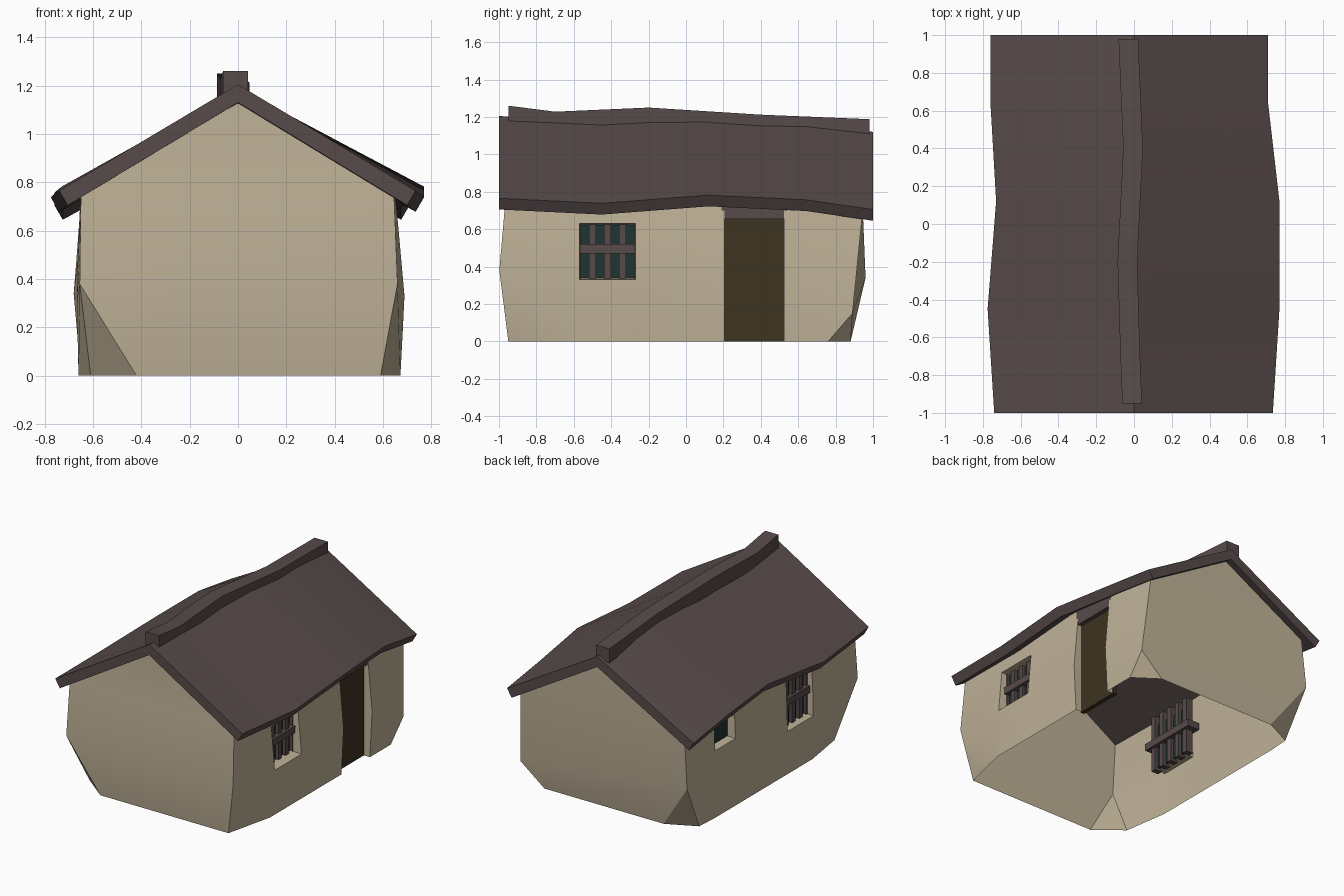
import bpy, bmesh
from mathutils import Vector

cube = bpy.data.objects.get("Cube")
if cube:
    bpy.data.objects.remove(cube)


def material(name, rgb):
    m = bpy.data.materials.new(name)
    m.use_nodes = True
    m.diffuse_color = (*rgb, 1)
    m.node_tree.nodes["Principled BSDF"].inputs["Base Color"].default_value = (*rgb, 1)
    return m


PLASTER = material("cream plaster", (0.52, 0.44, 0.31))
WOOD = material("dark brown wood", (0.095, 0.07, 0.068))
DOOR = material("olive door wood", (0.047, 0.034, 0.015))
GLASS = material("dark teal glass", (0.014, 0.035, 0.036))


def finish(bm, name, mat, angle=None, recalc=True):
    bmesh.ops.remove_doubles(bm, verts=bm.verts, dist=0.0005)
    if recalc:
        bmesh.ops.recalc_face_normals(bm, faces=bm.faces)
    mesh = bpy.data.meshes.new(name)
    bm.to_mesh(mesh)
    bm.free()
    mesh.materials.append(mat)
    obj = bpy.data.objects.new(name, mesh)
    bpy.context.collection.objects.link(obj)
    if angle:
        bpy.ops.object.select_all(action='DESELECT')
        obj.select_set(True)
        bpy.context.view_layer.objects.active = obj
        bpy.ops.object.shade_smooth_by_angle(angle=angle)
    return obj


def box(name, mat, lo, hi):
    bm = bmesh.new()
    lo, hi = Vector(lo), Vector(hi)
    bmesh.ops.create_cube(bm, size=1)
    for v in bm.verts:
        v.co = (lo + hi) / 2 + v.co * (hi - lo)
    return finish(bm, name, mat)


def loft(name, mat, sections):
    """Closed skin through matching cross-sections."""
    bm = bmesh.new()
    rings = [[bm.verts.new(p) for p in s] for s in sections]
    n = len(rings[0])
    for a, b in zip(rings, rings[1:]):
        for i in range(n):
            j = (i + 1) % n
            bm.faces.new((a[i], a[j], b[j], b[i]))
    bm.faces.new(rings[0])
    bm.faces.new(rings[-1])
    return finish(bm, name, mat, 0.5)


# Roof: sagging slab, sections as y, left eave x, right eave x, eave z, ridge z
def roof_section(y, left, right, eave, ridge):
    return [(left, y, eave), (0, y, ridge), (right, y, eave),
            (right - 0.035, y, eave - 0.06), (0, y, ridge - 0.075),
            (left + 0.035, y, eave - 0.06)]


loft("roof", WOOD, [roof_section(*s) for s in (
    (-1, -0.74, 0.735, 0.765, 1.205), (-0.45, -0.775, 0.77, 0.738, 1.17),
    (0.12, -0.73, 0.77, 0.782, 1.19), (0.64, -0.76, 0.71, 0.757, 1.17),
    (1, -0.76, 0.71, 0.705, 1.12))])

# Ridge beam: crooked square timber, sections as y, centre x, top z
loft("ridge_beam", WOOD, [
    [(x - 0.052, y, z - 0.1), (x + 0.052, y, z - 0.1),
     (x + 0.052, y, z), (x - 0.052, y, z)]
    for y, x, z in ((-0.95, -0.01, 1.26), (-0.7, -0.02, 1.228), (-0.2, -0.035, 1.25),
                    (0.4, -0.005, 1.212), (0.98, -0.03, 1.188))])

# Wall corners: base point on the gable side, base point on the long side, knee, top
FR = [Vector(p) for p in ((0.59, -0.95, 0), (0.672, -0.6, 0), (0.66, -0.998, 0.38), (0.645, -0.965, 0.76))]
FL = [Vector(p) for p in ((-0.42, -0.95, 0), (-0.61, -0.8, 0), (-0.655, -0.998, 0.38), (-0.65, -0.965, 0.76))]
BR = [Vector(p) for p in ((0.5, 0.88, 0), (0.672, 0.76, 0), (0.68, 0.89, 0.15), (0.645, 0.945, 0.70))]
BL = [Vector(p) for p in ((-0.44, 0.88, 0), (-0.65, 0.78, 0), (-0.68, 0.96, 0.34), (-0.65, 0.945, 0.71))]


def gable(bm, a, b, peak, flip):
    """End wall between two corners, with the chipped corner triangles."""
    tip = Vector((0, (a[3].y + b[3].y) / 2, peak))
    polys = [(a[0], b[0], b[2], a[2]), (a[2], b[2], b[3], a[3]), (a[3], b[3], tip),
             (a[1], a[0], a[2]), (b[0], b[1], b[2])]
    for p in polys:
        p = p[::-1] if flip else p
        bm.faces.new([bm.verts.new(v) for v in p])


def bulge(z, profile):
    for (z0, x0), (z1, x1) in zip(profile, profile[1:]):
        if z <= z1:
            return x0 + (x1 - x0) * (z - z0) / (z1 - z0)
    return profile[-1][1]


def side(bm, a, b, cols, rows, profile, holes, flip):
    """Long wall as a grid; holes are (col0, col1, row0, row1, inner x, scale)."""
    def corner(c):
        upper = [c[2].lerp(c[3], (z - rows[1]) / (0.76 - rows[1])) for z in rows[1:]]
        return [c[1]] + upper + [c[3]]
    grid = [corner(a)]
    for y, top in cols:
        grid.append([Vector((bulge(z, profile), y, z)) for z in rows + [top]])
    grid.append(corner(b))

    def face(p):
        bm.faces.new([bm.verts.new(v) for v in (p[::-1] if flip else p)])

    for i in range(len(grid) - 1):
        for j in range(len(rows)):
            if any(h[0] <= i < h[1] and h[2] <= j < h[3] for h in holes):
                continue
            face((grid[i][j], grid[i + 1][j], grid[i + 1][j + 1], grid[i][j + 1]))
    # Reveals running inwards round each opening
    for c0, c1, r0, r1, inner, scale in holes:
        loop = [grid[c0][j] for j in range(r1, r0, -1)]
        loop += [grid[i][r0] for i in range(c0, c1)]
        loop += [grid[c1][j] for j in range(r0, r1)]
        loop += [grid[i][r1] for i in range(c1, c0, -1)]
        mid = (grid[c0][r0] + grid[c1][r1]) / 2
        back = [mid + (p - mid) * scale for p in loop]
        for p in back:
            p.x = inner
        for k in range(len(loop)):
            n = (k + 1) % len(loop)
            if loop[k].z + loop[n].z > 0:
                face((loop[k], loop[n], back[n], back[k]))


walls = bmesh.new()
gable(walls, FL, FR, 1.165, False)
gable(walls, BL, BR, 1.08, True)
side(walls, FR, BR, [(-0.57, 0.75), (-0.27, 0.765), (0.205, 0.79), (0.525, 0.77)],
     [0, 0.33, 0.63], [(0, 0.672), (0.35, 0.69), (0.8, 0.645)],
     [(1, 2, 1, 2, 0.605, 0.95), (3, 4, 0, 3, 0.6, 1)], False)
side(walls, FL, BL, [(-0.48, 0.75), (-0.19, 0.765), (0.39, 0.775), (0.62, 0.765)],
     [0, 0.31, 0.48, 0.65], [(0, -0.66), (0.35, -0.668), (0.8, -0.65)],
     [(1, 2, 1, 3, -0.605, 0.95), (3, 4, 2, 3, -0.605, 0.9)], True)
finish(walls, "plaster_walls", PLASTER, 0.45, recalc=False)

# Door and lintel
box("door", DOOR, (0.595, 0.195, 0), (0.625, 0.535, 0.66))
box("door_lintel", WOOD, (0.57, 0.19, 0.655), (0.655, 0.54, 0.77))


# Windows: glass plate with timber bars passing through it
def barred_window(name, sign, glass_y, bars_y):
    def plate(part, mat, x0, x1, y0, y1, z0, z1):
        xs = sorted((sign * x0, sign * x1))
        box(name + part, mat, (xs[0], y0, z0), (xs[1], y1, z1))
    plate("_glass", GLASS, 0.594, 0.602, glass_y - 0.145, glass_y + 0.145, 0.32, 0.65)
    for i in range(5):
        y = bars_y + (i - 2) * 0.08
        plate(f"_bar_{i + 1}", WOOD, 0.57, 0.625, y - 0.019, y + 0.019, 0.3, 0.71)
    plate("_crossbar", WOOD, 0.55, 0.643, bars_y - 0.22, bars_y + 0.22, 0.47, 0.52)


barred_window("right_window", 1, -0.42, -0.42)
barred_window("left_window", -1, -0.335, -0.32)
box("small_window_glass", GLASS, (-0.607, 0.39, 0.47), (-0.6, 0.62, 0.66))
